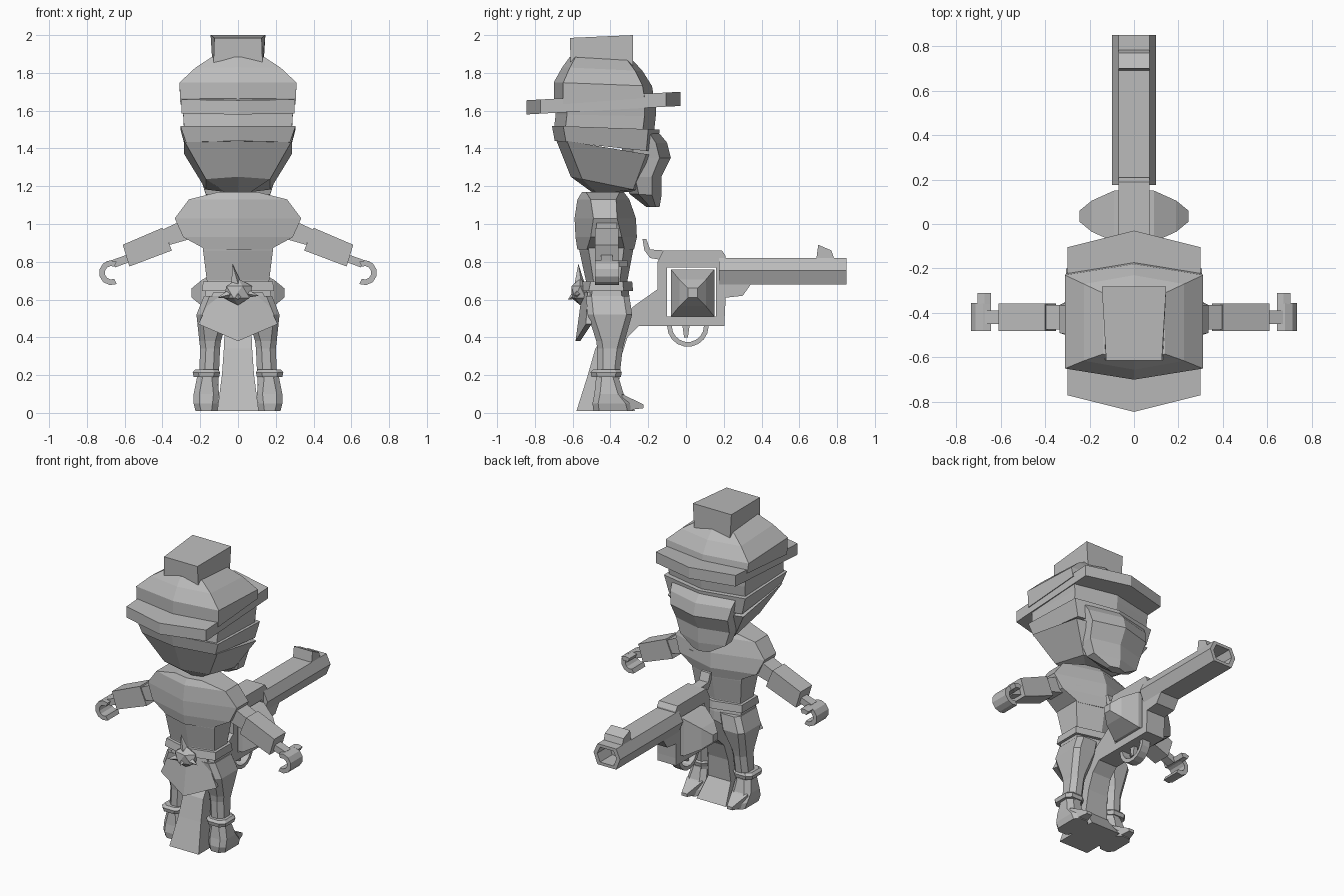
import bpy, bmesh, math
from mathutils import Vector

cube = bpy.data.objects.get("Cube")
if cube:
    bpy.data.objects.remove(cube)

grey = bpy.data.materials.new("plain grey")
grey.use_nodes = True
COLOUR = (0.5, 0.5, 0.5, 1)
grey.diffuse_color = COLOUR
grey.node_tree.nodes["Principled BSDF"].inputs["Base Color"].default_value = COLOUR


def loft(name, rings, mirror=False):
    """Skin a list of equal-sized point rings and cap both ends."""
    bm = bmesh.new()
    loops = [[bm.verts.new(p) for p in r] for r in rings]
    n = len(loops[0])
    for a, b in zip(loops, loops[1:]):
        for i in range(n):
            bm.faces.new((a[i], a[(i + 1) % n], b[(i + 1) % n], b[i]))
    bm.faces.new(loops[0])
    bm.faces.new(loops[-1])
    bmesh.ops.recalc_face_normals(bm, faces=bm.faces)
    mesh = bpy.data.meshes.new(name)
    bm.to_mesh(mesh)
    bm.free()
    mesh.materials.append(grey)
    ob = bpy.data.objects.new(name, mesh)
    bpy.context.collection.objects.link(ob)
    if mirror:
        ob.modifiers.new("Mirror", 'MIRROR').use_clip = False
    return ob


def side_prism(name, pts, half):
    """Extrude a (y, z) outline across x."""
    return loft(name, [[(x, y, z) for y, z in pts] for x in (-half, half)])


def front_prism(name, pts, y0, y1, mirror=False):
    """Extrude an (x, z) outline along y."""
    return loft(name, [[(x, y, z) for x, z in pts] for y in (y0, y1)], mirror)


def arc(cx, cz, r_out, r_in, start, end, n):
    """Outline of a thick arc, angles in degrees."""
    ang = [math.radians(start + (end - start) * i / n) for i in range(n + 1)]
    outer = [(cx + r_out * math.cos(a), cz + r_out * math.sin(a)) for a in ang]
    inner = [(cx + r_in * math.cos(a), cz + r_in * math.sin(a)) for a in reversed(ang)]
    return outer + inner


def peaked(zb, zf, w, yb, yf, point=0.06):
    """Six-sided section with a ridge at back and front, tilted from zb to zf."""
    pts = [(0, yf), (w, yf - point), (w, yb + point),
           (0, yb), (-w, yb + point), (-w, yf - point)]
    return [(x, y, zb + (zf - zb) * (y - yb) / (yf - yb)) for x, y in pts]


def chamfered(z, x0, x1, y0, y1, c=0.03):
    """Rectangle section with cut corners."""
    return [(x0 + c, y0, z), (x1 - c, y0, z), (x1, y0 + c, z), (x1, y1 - c, z),
            (x1 - c, y1, z), (x0 + c, y1, z), (x0, y1 - c, z), (x0, y0 + c, z)]


# Head and hat
loft("head", [peaked(1.17, 1.17, .07, -.50, -.36, .02),
              peaked(1.25, 1.17, .17, -.61, -.22),
              peaked(1.45, 1.36, .285, -.69, -.15)])
loft("head_band", [peaked(1.44, 1.38, .275, -.695, -.15),
                   peaked(1.52, 1.50, .305, -.71, -.14)])
loft("brow", [peaked(1.50, 1.48, .285, -.70, -.17),
              peaked(1.58, 1.57, .29, -.69, -.16),
              peaked(1.66, 1.66, .30, -.69, -.16)])
loft("hat_brim", [peaked(1.58, 1.625, .30, -.845, -.03, .075),
                  peaked(1.655, 1.70, .30, -.845, -.03, .075)])
loft("hat_crown", [peaked(1.63, 1.67, .305, -.70, -.17, .05),
                   peaked(1.75, 1.73, .31, -.70, -.18, .05),
                   peaked(1.83, 1.81, .225, -.655, -.23, .04),
                   peaked(1.885, 1.865, .14, -.615, -.28, .03)])
loft("hat_top", [[(-.13, -.61, 1.84), (.13, -.61, 1.84), (.135, -.28, 1.84), (-.135, -.28, 1.84)],
                 [(-.125, -.615, 1.985), (.125, -.615, 1.985), (.145, -.28, 2), (-.145, -.28, 2)]])

# Scarf over the face
loft("face_scarf", [peaked(1.09, 1.09, .06, -.21, -.14, .02),
                    peaked(1.16, 1.15, .17, -.30, -.13, .05),
                    peaked(1.25, 1.25, .20, -.32, -.13, .05),
                    peaked(1.35, 1.35, .215, -.34, -.08, .06),
                    peaked(1.43, 1.43, .23, -.34, -.10, .06),
                    peaked(1.49, 1.49, .24, -.34, -.15, .05)])

# Body, shoulder cape and belt
loft("torso", [peaked(.52, .52, .17, -.53, -.30, .04),
               peaked(.62, .62, .175, -.54, -.30, .04),
               peaked(.70, .70, .165, -.53, -.31, .04),
               peaked(.86, .86, .185, -.565, -.28, .05),
               peaked(.98, .98, .20, -.57, -.27, .05)])
loft("shoulder_cape", [peaked(.865, .865, .17, -.575, -.275, .05),
                       peaked(.93, .93, .29, -.585, -.26, .08),
                       peaked(1.03, 1.03, .335, -.59, -.265, .10),
                       peaked(1.13, 1.13, .26, -.575, -.30, .07),
                       peaked(1.17, 1.17, .10, -.55, -.33, .02)])
loft("belt", [peaked(.645, .645, .19, -.565, -.28, .05),
              peaked(.695, .695, .185, -.555, -.285, .05)])

# Knot and tails of the sash at the back
loft("sash_tails", [[(-.13, -.52, .64), (0, -.55, .64), (.13, -.52, .64), (.13, -.49, .64), (0, -.51, .64), (-.13, -.49, .64)],
                    [(-.21, -.53, .47), (0, -.585, .38), (.21, -.53, .47), (.20, -.50, .47), (0, -.56, .38), (-.20, -.50, .47)]])
bpy.ops.mesh.primitive_ico_sphere_add(subdivisions=1, location=(0, -.56, .64))
knot = bpy.context.object
knot.name = "sash_knot"
knot.scale = (.085, .055, .07)
knot.data.materials.append(grey)
for i, tip in enumerate([(-.03, -.57, .79), (-.11, -.60, .61), (.11, -.59, .62), (0, -.625, .60)]):
    base = Vector((0, -.56, .64))
    d = Vector(tip) - base
    bpy.ops.mesh.primitive_cone_add(vertices=4, radius1=.04, depth=d.length, location=base + d / 2,
                                    rotation=d.to_track_quat('Z', 'Y').to_euler())
    bpy.context.object.name = f"sash_end_{i + 1}"
    bpy.context.object.data.materials.append(grey)


# Arms: each end is given as a top and a bottom (x, z) corner
def sleeve(name, ends, y0, y1):
    rings = [[(tx, y0, tz), (tx, y1, tz), (bx, y1, bz), (bx, y0, bz)]
             for (tx, tz), (bx, bz) in ends]
    loft(name, rings, True)


sleeve("upper_arms", [((.25, 1.04), (.22, .93)), ((.40, .97), (.36, .89))], -.475, -.365)
sleeve("forearms", [((.40, .98), (.35, .86)), ((.61, .89), (.575, .775))], -.482, -.358)
sleeve("wrists", [((.58, .84), (.57, .80)), ((.67, .808), (.65, .77))], -.45, -.39)
front_prism("hands", arc(.67, .742, .066, .036, 115, -115, 7), -.482, -.355, True)
front_prism("thumbs", arc(.67, .742, .066, .036, 115, 60, 2), -.36, -.31, True)

# Legs, boot cuffs and boots
loft("legs", [chamfered(.12, .105, .21, -.47, -.36),
              chamfered(.34, .095, .20, -.47, -.335),
              chamfered(.38, .09, .205, -.475, -.325),
              chamfered(.52, .05, .22, -.52, -.285),
              chamfered(.62, .02, .18, -.53, -.30)], True)
loft("boot_cuffs", [chamfered(.19, .10, .235, -.50, -.345),
                    chamfered(.215, .095, .24, -.505, -.34),
                    chamfered(.23, .105, .225, -.49, -.35)], True)
loft("boots", [chamfered(.01, .11, .225, -.49, -.28),
               chamfered(.05, .105, .235, -.495, -.29),
               chamfered(.10, .10, .235, -.485, -.33),
               chamfered(.20, .11, .215, -.475, -.36)], True)
loft("boot_toes", [[(.12, -.34, .01), (.22, -.34, .01), (.23, -.34, .10), (.11, -.34, .10)],
                   [(.15, -.225, .025), (.19, -.225, .025), (.19, -.225, .045), (.15, -.225, .045)]], True)

# Revolver frame, built as four bars around the cylinder window
side_prism("frame_top", [(-.15, .77), (.21, .77), (.21, .83), (.19, .86), (-.12, .86), (-.15, .80)], .07)
side_prism("frame_bottom", [(-.27, .46), (.205, .46), (.205, .51), (-.27, .51)], .07)
side_prism("frame_back", [(-.27, .51), (-.10, .51), (-.10, .77), (-.15, .77), (-.15, .655), (-.27, .57)], .07)
side_prism("frame_front", [(.16, .51), (.205, .51), (.21, .61), (.30, .62), (.35, .69), (.35, .72),
                           (.21, .77), (.16, .77)], .07)
side_prism("hammer", [(-.11, .86), (-.19, .865), (-.21, .92), (-.23, .92), (-.22, .86), (-.19, .82), (-.13, .81)], .035)
side_prism("trigger_guard", arc(.01, .46, .11, .085, 180, 360, 9), .03)
side_prism("trigger", [(-.02, .47), (.02, .47), (.01, .40), (-.01, .40)], .015)


# Cylinder with pointed sides
def square_x(x, hy, hz):
    return [(x, .035 + sy * hy, .635 + sz * hz) for sy, sz in ((-1, -1), (1, -1), (1, 1), (-1, 1))]


loft("cylinder", [square_x(s * x, hy, hz) for s, order in ((-1, -1), (1, 1))
                  for x, hy, hz in [(.09, .115, .125), (.19, .07, .07), (.245, .025, .025)][::order]])


# Hollow six-sided barrel and sight
def barrel_ring(y, k):
    pts = [(.07, .07), (.10, .005), (.07, -.07), (-.07, -.07), (-.10, .005), (-.07, .07)]
    return [(x * k, y, .75 + z * k) for x, z in pts]


loft("barrel", [barrel_ring(.175, 1), barrel_ring(.85, 1), barrel_ring(.85, .72), barrel_ring(.72, .72)])
side_prism("barrel_sight", [(.69, .815), (.70, .89), (.77, .86), (.785, .815)], .07)


# Curved grip, flaring towards the foot
def grip_ring(back, front, w):
    return [(-w, *back), (w, *back), (w, *front), (-w, *front)]


loft("grip", [grip_ring((-.58, .01), (-.27, .01), .11),
              grip_ring((-.52, .20), (-.36, .14), .085),
              grip_ring((-.48, .34), (-.345, .29), .075),
              grip_ring((-.40, .46), (-.31, .40), .07),
              grip_ring((-.27, .57), (-.25, .46), .07)])
